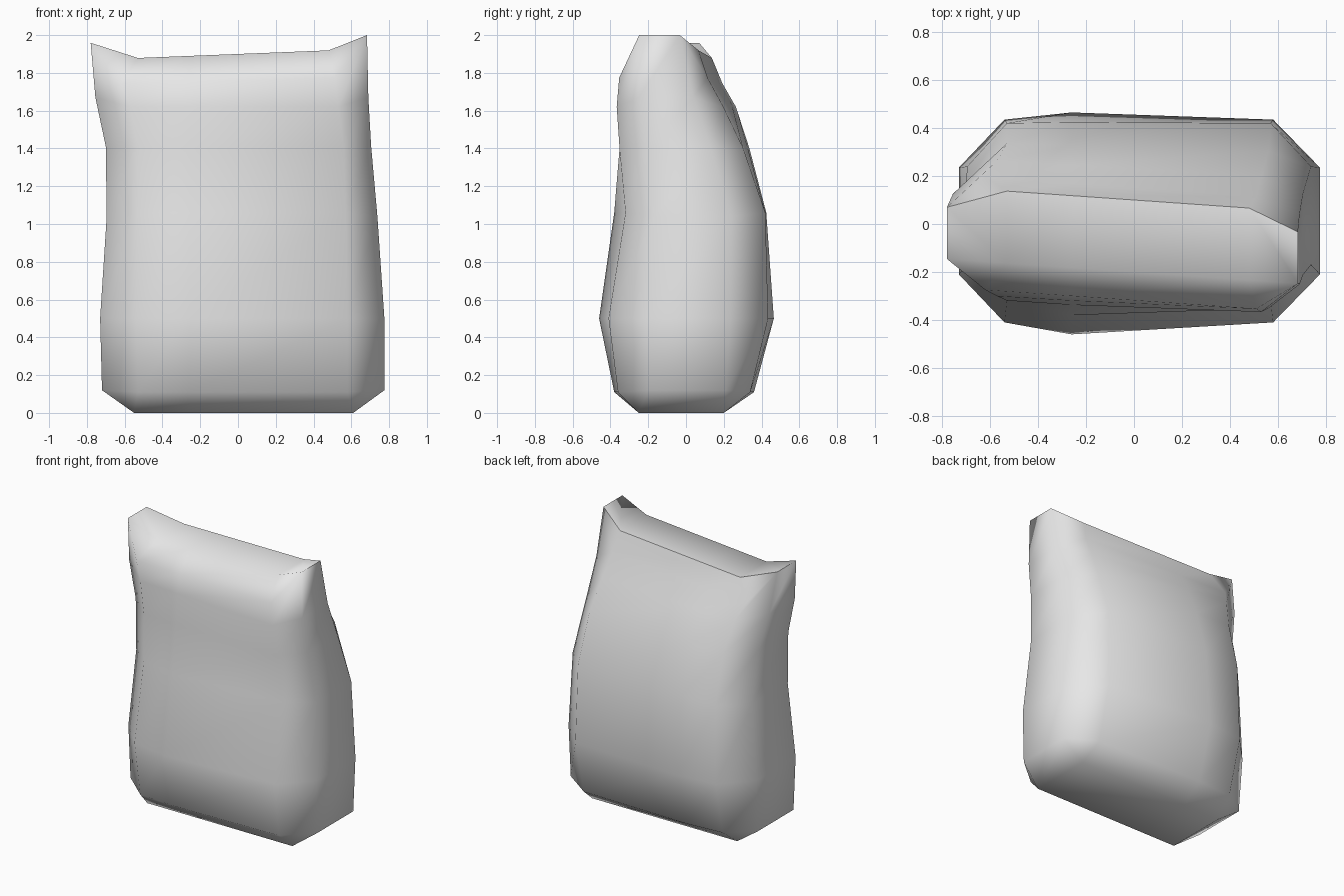
import bpy
import bmesh
import math

if "Cube" in bpy.data.objects:
    bpy.data.objects.remove(bpy.data.objects["Cube"], do_unlink=True)

MID_X = -0.26   # column where the front and back bulge most

# One cross-section per row, from the base to the gathered top
levels = [
    dict(z=0, side_z=0, x=(-0.55, 0.61), corner=(-0.55, 0.61), y=(-0.25, 0.20), side_y=(-0.25, 0.20)),
    dict(z=0.11, side_z=0.12, x=(-0.72, 0.775), corner=(-0.53, 0.58), y=(-0.36, 0.34), side_y=(-0.2, 0.21), bulge=(0.02, 0.02)),
    dict(z=0.5, side_z=0.5, x=(-0.73, 0.775), corner=(-0.54, 0.58), y=(-0.41, 0.435), side_y=(-0.21, 0.235), bulge=(0.05, 0.03)),
    dict(z=1.06, side_z=1.04, x=(-0.695, 0.738), corner=(-0.53, 0.57), y=(-0.32, 0.42), side_y=(-0.17, 0.24), bulge=(0.06, 0.005)),
    dict(z=1.4, side_z=1.41, x=(-0.70, 0.705), corner=(-0.53, 0.56), y=(-0.335, 0.32), side_y=(-0.19, 0.15), bulge=(0.01, 0), yaw=-0.03),
    dict(z=1.62, side_z=1.67, x=(-0.755, 0.69), corner=(-0.57, 0.53), y=(-0.335, 0.23), side_y=(-0.21, 0.08), yaw=-0.06),
    dict(z=1.76, side_z=1.981, x=(-0.78, 0.683), corner=(-0.62, 0.51), y=(-0.318, 0.15), side_y=(-0.20, 0.015), yaw=-0.07, tilt=0.028),
    dict(z=1.9, side_z=1.9, x=(-0.53, 0.48), corner=(-0.53, 0.48), y=(-0.20, 0.10), side_y=(-0.20, 0.10), yaw=-0.07, tilt=0.04),
]


def cross_section(z, side_z, x, corner, y, side_y, bulge=(0, 0), yaw=0, tilt=0):
    """Ten points: side, corner, middle, corner, side along the front, then back again."""
    left, right = x
    front = [(left, side_y[0], side_z), (corner[0], y[0], z), (MID_X, y[0] - bulge[0], z),
             (corner[1], y[0], z), (right, side_y[0], side_z)]
    back = [(right, side_y[1], side_z), (corner[1], y[1], z), (MID_X, y[1] + bulge[1], z),
            (corner[0], y[1], z), (left, side_y[1], side_z)]
    return [(px, py + yaw * px, pz + tilt * px) for px, py, pz in front + back]


# Sack skin: bridge the cross-sections
bm = bmesh.new()
rings = [[bm.verts.new(p) for p in cross_section(**level)] for level in levels]
for low, high in zip(rings, rings[1:]):
    for i in range(len(low)):
        j = (i + 1) % len(low)
        bm.faces.new((low[i], low[j], high[j], high[i]))

# Flat base and top panel
for ring in (rings[0], rings[-1]):
    bm.faces.new([ring[i] for i in (1, 2, 7, 8)])
    bm.faces.new([ring[i] for i in (2, 3, 6, 7)])

# Merging the doubled cap points makes the corner triangles
bmesh.ops.remove_doubles(bm, verts=bm.verts, dist=0.001)
bmesh.ops.recalc_face_normals(bm, faces=bm.faces)
mesh = bpy.data.meshes.new("sack")
bm.to_mesh(mesh)
bm.free()
sack = bpy.data.objects.new("sack", mesh)
bpy.context.collection.objects.link(sack)

# Plain grey cloth
cloth = bpy.data.materials.new("light_grey_cloth")
cloth.use_nodes = True
cloth.diffuse_color = (0.8, 0.8, 0.8, 1)
cloth.node_tree.nodes["Principled BSDF"].inputs["Base Color"].default_value = (0.8, 0.8, 0.8, 1)
mesh.materials.append(cloth)

# Soft shading, keeping the pinched top corners crisp
bpy.ops.object.select_all(action="DESELECT")
sack.select_set(True)
bpy.context.view_layer.objects.active = sack
bpy.ops.object.shade_smooth_by_angle(angle=math.radians(65))
